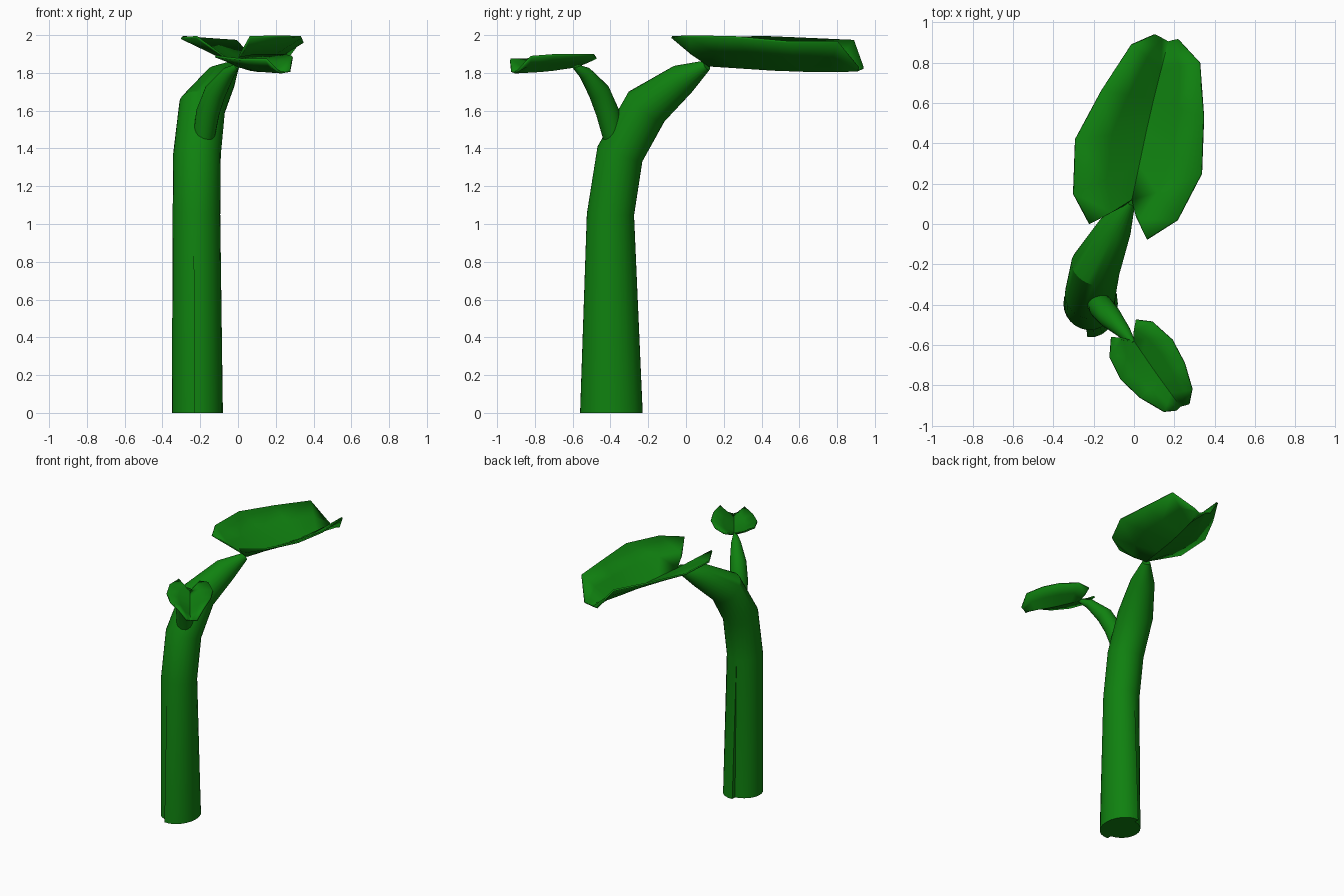
import bpy, bmesh, math
from mathutils import Vector

if "Cube" in bpy.data.objects:
    bpy.data.objects.remove(bpy.data.objects["Cube"])

green = bpy.data.materials.new("leaf green")
green.diffuse_color = (0.005, 0.22, 0.005, 1)
green.use_nodes = True
green.node_tree.nodes["Principled BSDF"].inputs["Base Color"].default_value = green.diffuse_color


def finish(name, bm, angle):
    bmesh.ops.remove_doubles(bm, verts=bm.verts, dist=0.0005)
    bmesh.ops.recalc_face_normals(bm, faces=bm.faces)
    me = bpy.data.meshes.new(name)
    bm.to_mesh(me)
    bm.free()
    me.materials.append(green)
    ob = bpy.data.objects.new(name, me)
    bpy.context.collection.objects.link(ob)
    bpy.context.view_layer.objects.active = ob
    ob.select_set(True)
    bpy.ops.object.shade_smooth_by_angle(angle=math.radians(angle))
    ob.select_set(False)
    return ob


def tube(name, path, sides=24, seam=None):
    """Rings (x, y, z, radius) across the path; seam widens the right half of the first ring."""
    bm = bmesh.new()
    pts = [Vector(p[:3]) for p in path]
    angles = [(-97 + 194 * i / 12, True) for i in range(13)]
    angles += [(97 + 166 * i / 12, False) for i in range(13)]
    rings = []
    for i, p in enumerate(path):
        t = (pts[min(i + 1, len(pts) - 1)] - pts[max(i - 1, 0)]).normalized()
        if i == 0:
            t = Vector((0, 0, 1))
        u = Vector((1, 0, 0))
        u = (u - t * u.dot(t)).normalized()
        v = t.cross(u)
        ring = []
        for a, right in angles:
            ry = p[3]
            if seam and i == 0:
                ry = seam[0] if right else seam[1]
            a = math.radians(a)
            ring.append(bm.verts.new(pts[i] + u * p[3] * math.cos(a) + v * ry * math.sin(a)))
        rings.append(ring)
    n = len(angles)
    for a, b in zip(rings, rings[1:]):
        for k in range(n):
            bm.faces.new((a[k], a[(k + 1) % n], b[(k + 1) % n], b[k]))
    bm.faces.new(rings[0])
    bm.faces.new(rings[-1])
    return finish(name, bm, 30)


def leaf(name, start, bend, end, left, right):
    """Folded leaf: two wings rising from a midrib to their rims."""
    bm = bmesh.new()
    s, b, e = Vector(start), Vector(bend), Vector(end)
    n = len(left)
    rib = []
    for i in range(n):
        f = 2 * max(0, i - 1) / (n - 2)
        rib.append(bm.verts.new(s.lerp(b, f) if f <= 1 else b.lerp(e, f - 1)))
    for rim in (left, right):
        outer = [bm.verts.new(p) for p in rim]
        mid = [bm.verts.new((r.co + o.co) / 2) for r, o in zip(rib, outer)]
        for a, c in ((rib, mid), (mid, outer)):
            for i in range(n - 1):
                bm.faces.new((a[i], a[i + 1], c[i + 1], c[i]))
    ob = finish(name, bm, 25)
    mod = ob.modifiers.new("thickness", "SOLIDIFY")
    mod.thickness = 0.012
    mod.offset = 0
    return ob


# Main stem, with a stepped seam front and back on the lower part
tube("stem", [(-0.215, -0.395, 0, 0.135), (-0.22, -0.40, 1.05, 0.126),
              (-0.217, -0.35, 1.37, 0.126), (-0.19, -0.21, 1.62, 0.124),
              (-0.095, -0.02, 1.765, 0.085), (-0.02, 0.11, 1.84, 0.028)],
     seam=(0.167, 0.132))

# Side shoot
tube("side_shoot", [(-0.19, -0.37, 1.40, 0.055), (-0.16, -0.415, 1.59, 0.062),
                    (-0.12, -0.46, 1.70, 0.058), (-0.05, -0.535, 1.80, 0.035),
                    (-0.005, -0.59, 1.835, 0.014)])

# Large leaf at the top of the stem
leaf("large_leaf", (-0.01, 0.12, 1.84), (0.08, 0.55, 1.812), (0.17, 0.905, 1.812),
     [(-0.07, 0.085, 1.88), (-0.22, 0.0, 1.99), (-0.30, 0.15, 1.985), (-0.29, 0.42, 1.99),
      (-0.16, 0.66, 1.98), (-0.01, 0.89, 1.97), (0.10, 0.94, 1.825)],
     [(0.015, 0.03, 1.9), (0.065, -0.075, 1.99), (0.215, 0.02, 1.993), (0.335, 0.25, 1.99),
      (0.345, 0.53, 1.965), (0.325, 0.80, 1.965), (0.22, 0.915, 1.825)])

# Small leaf on the side shoot
leaf("small_leaf", (0.0, -0.58, 1.835), (0.11, -0.74, 1.812), (0.23, -0.905, 1.803),
     [(0.0, -0.53, 1.855), (0.01, -0.475, 1.88), (0.09, -0.485, 1.895), (0.19, -0.575, 1.895),
      (0.25, -0.69, 1.895), (0.288, -0.82, 1.885), (0.275, -0.89, 1.81)],
     [(-0.05, -0.575, 1.86), (-0.112, -0.56, 1.895), (-0.12, -0.66, 1.888), (-0.065, -0.77, 1.88),
      (0.03, -0.86, 1.87), (0.15, -0.93, 1.87), (0.21, -0.925, 1.81)])
